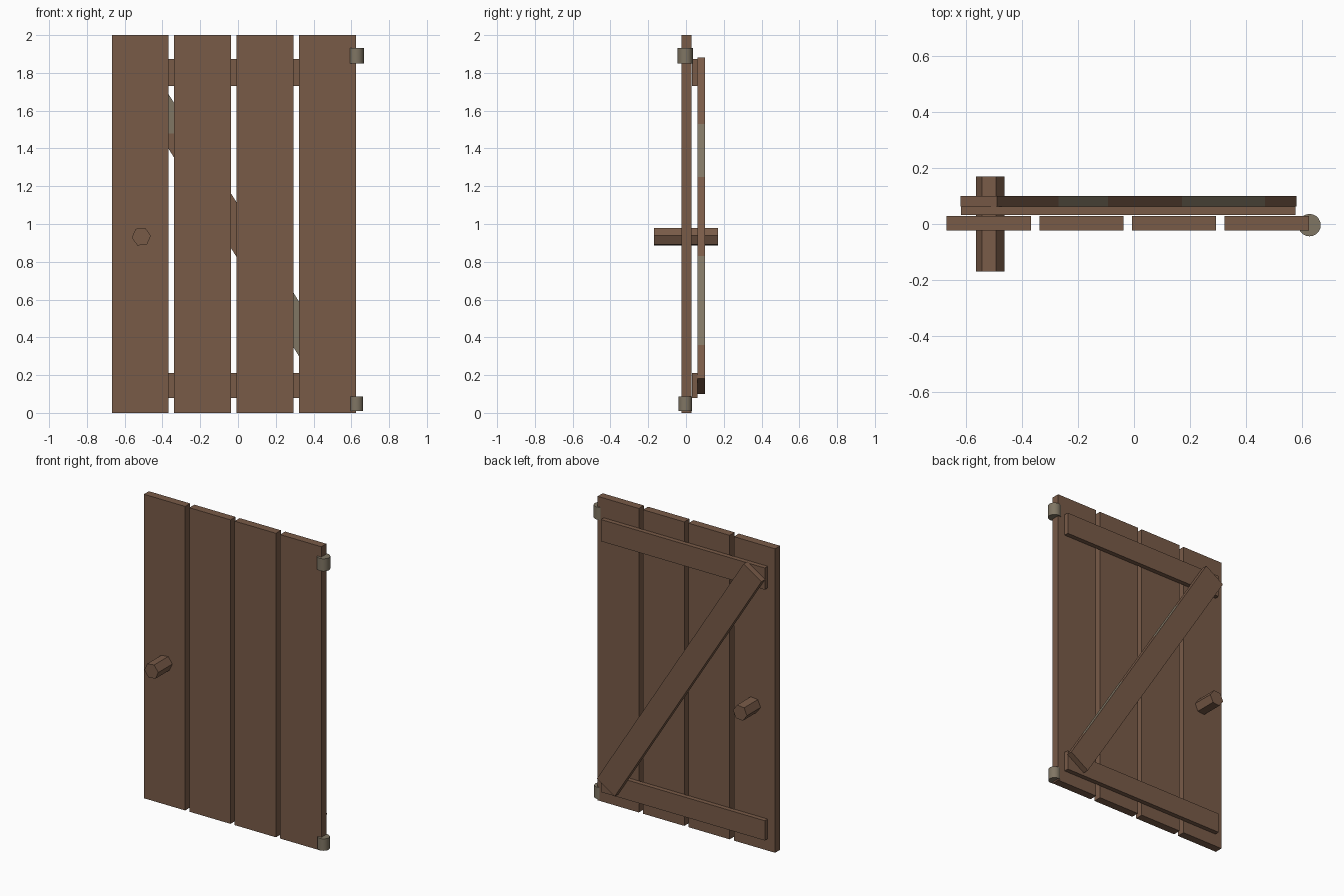
import bpy, bmesh, math
from mathutils import Vector, Matrix

if "Cube" in bpy.data.objects:
    bpy.data.objects.remove(bpy.data.objects["Cube"])


def mat(name, rgb):
    m = bpy.data.materials.new(name)
    m.diffuse_color = (*rgb, 1)
    m.use_nodes = True
    m.node_tree.nodes["Principled BSDF"].inputs["Base Color"].default_value = m.diffuse_color
    return m


WOOD = mat("brown wood", (0.190, 0.104, 0.064))
GREY = mat("weathered grey", (0.215, 0.180, 0.127))


def finish(name, bm, mats):
    bmesh.ops.recalc_face_normals(bm, faces=bm.faces[:])
    me = bpy.data.meshes.new(name)
    bm.to_mesh(me)
    bm.free()
    for m in mats:
        me.materials.append(m)
    ob = bpy.data.objects.new(name, me)
    bpy.context.collection.objects.link(ob)
    return ob


def box(size, matrix):
    bm = bmesh.new()
    bmesh.ops.create_cube(bm, size=1, matrix=matrix @ Matrix.Diagonal((*size, 1)))
    return bm


def span_box(lo, hi):
    lo, hi = Vector(lo), Vector(hi)
    return box(hi - lo, Matrix.Translation((lo + hi) / 2))


def cut(bm, axis, values):
    # slice the mesh with planes across one axis
    no = Vector((0, 0, 0))
    no[axis] = 1
    for v in values:
        bmesh.ops.bisect_plane(bm, geom=bm.verts[:] + bm.edges[:] + bm.faces[:],
                               plane_co=no * v, plane_no=no)


def cylinder(name, r, depth, sides, matrix, material):
    bm = bmesh.new()
    bmesh.ops.create_cone(bm, cap_ends=True, segments=sides, radius1=r, radius2=r,
                          depth=depth, matrix=matrix)
    return finish(name, bm, [material])


# Vertical planks
for i in range(4):
    x = -0.668 + 0.3305 * i
    finish(f"plank_{i + 1}", span_box((x, -0.024, 0), (x + 0.3, 0.028, 2)), [WOOD])

# Horizontal rails on the back
for name, z0, z1 in (("lower_rail", 0.08, 0.21), ("upper_rail", 1.73, 1.873)):
    finish(name, span_box((-0.617, 0.032, z0), (0.576, 0.062, z1)), [WOOD])

# Diagonal brace, with weathered bands on its upper edge and hidden front
tilt = math.atan2(1.59, 1)
bm = box((2.007, 0.038, 0.154),
         Matrix.Translation((-0.02, 0.081, 0.99)) @ Matrix.Rotation(tilt, 4, 'Y'))
cut(bm, 2, (1.53, 1.48, 1.25, 0.83, 0.65, 0.36))
bm.normal_update()
for f in bm.faces:
    n, z = f.normal, f.calc_center_median().z
    edge = n.x > 0.7 and (1.25 < z < 1.53 or 0.36 < z < 0.83)
    front = n.y < -0.9 and (z > 1.48 or z < 0.65)
    f.material_index = 1 if edge or front else 0
finish("diagonal_brace", bm, [WOOD, GREY])

# Six-sided handle peg through the first plank
cylinder("handle", 0.051, 0.34, 6,
         Matrix.Translation((-0.512, 0, 0.933)) @ Matrix.Rotation(math.pi / 2, 4, 'X')
         @ Matrix.Rotation(math.radians(96), 4, 'Z'), WOOD)

# Hinge barrels
for name, r, z0, z1 in (("lower_hinge", 0.037, 0.01, 0.088),
                        ("upper_hinge", 0.040, 1.85, 1.932)):
    ob = cylinder(name, r, z1 - z0, 20,
                  Matrix.Translation((0.626, -0.004, (z0 + z1) / 2)), GREY)
    bpy.context.view_layer.objects.active = ob
    ob.select_set(True)
    bpy.ops.object.shade_smooth_by_angle(angle=math.radians(35))
    ob.select_set(False)
